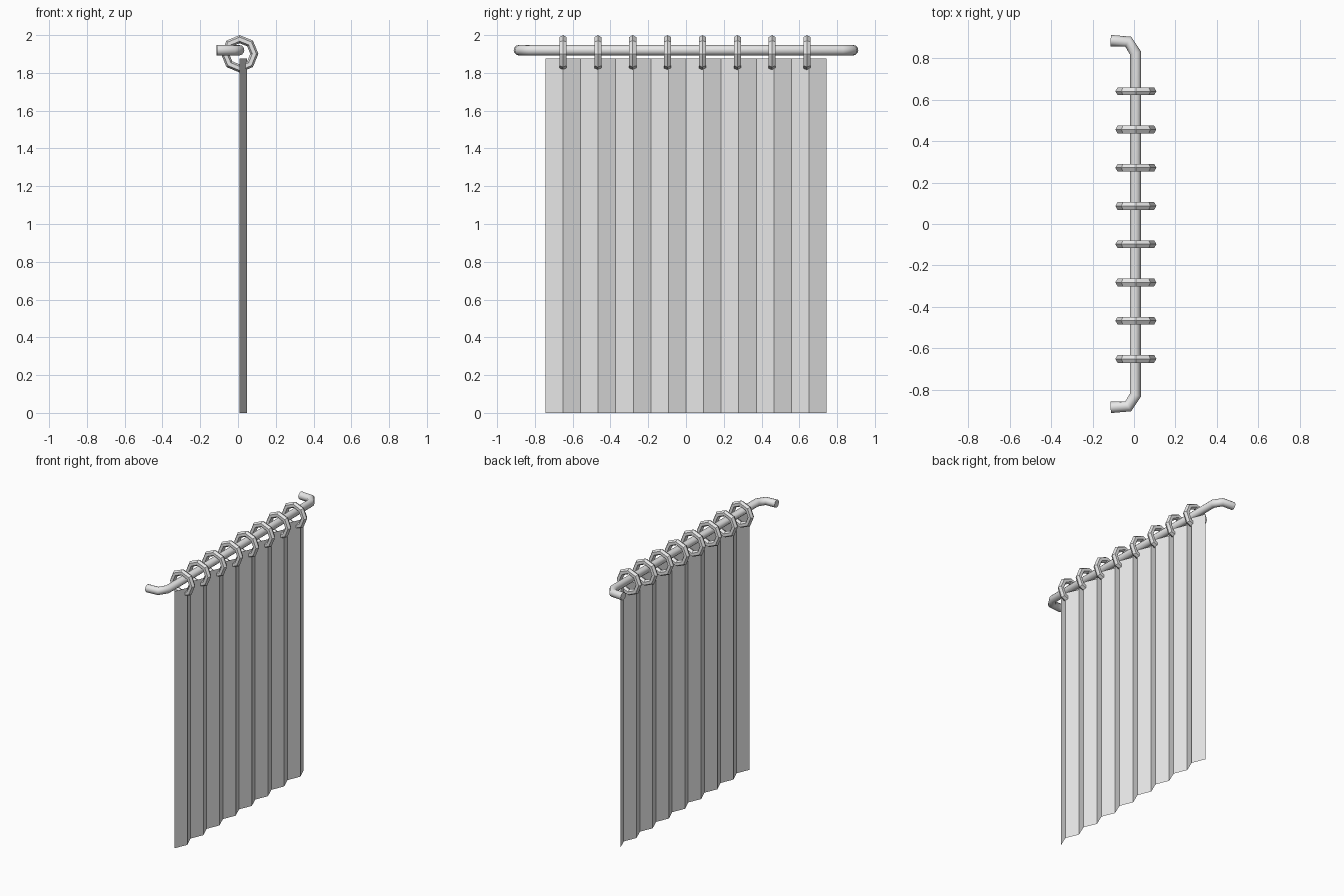
import bpy, bmesh, math

cube = bpy.data.objects.get("Cube")
if cube:
    bpy.data.objects.remove(cube, do_unlink=True)

grey = bpy.data.materials.new("light_grey")
grey.use_nodes = True
colour = (0.8, 0.8, 0.8, 1)
grey.diffuse_color = colour
grey.node_tree.nodes["Principled BSDF"].inputs["Base Color"].default_value = colour


def activate(obj):
    bpy.ops.object.select_all(action='DESELECT')
    obj.select_set(True)
    bpy.context.view_layer.objects.active = obj


# Pleated curtain: a zigzag profile raised into a single sheet
FOLDS, HALF_WIDTH, TOP = 16, 0.744, 1.875
bm = bmesh.new()
columns = []
for i in range(FOLDS + 1):
    x = 0.047 if i % 2 else 0.008
    y = -HALF_WIDTH + 2 * HALF_WIDTH * i / FOLDS
    columns.append([bm.verts.new((x, y, z)) for z in (0, TOP)])
for a, b in zip(columns, columns[1:]):
    bm.faces.new((a[0], b[0], b[1], a[1]))
mesh = bpy.data.meshes.new("curtain")
bm.to_mesh(mesh)
bm.free()
curtain = bpy.data.objects.new("curtain", mesh)
bpy.context.collection.objects.link(curtain)
mesh.materials.append(grey)

# Rod: a round tube whose ends bend back to the wall
half = [(-0.113, 0.885), (-0.028, 0.88), (0.007, 0.825)]
path = half + [(x, -y) for x, y in reversed(half)]
curve = bpy.data.curves.new("curtain_rod", 'CURVE')
curve.dimensions = '3D'
curve.bevel_depth = 0.0275
curve.bevel_resolution = 4
curve.use_fill_caps = True
spline = curve.splines.new('POLY')
spline.points.add(len(path) - 1)
for point, (x, y) in zip(spline.points, path):
    point.co = (x, y, 1.92, 1)
curve.materials.append(grey)
rod = bpy.data.objects.new("curtain_rod", curve)
bpy.context.collection.objects.link(rod)
activate(rod)
bpy.ops.object.convert(target='MESH')
rod = bpy.context.active_object
bpy.ops.object.shade_smooth_by_angle(angle=math.radians(65))

# Eight faceted rings hanging around the rod
for i in range(8):
    bpy.ops.mesh.primitive_torus_add(
        major_segments=8, minor_segments=6, major_radius=0.0775, minor_radius=0.0215,
        location=(0.009, -0.651 + 0.1845 * i, 1.901), rotation=(math.pi / 2, 0, 0))
    ring = bpy.context.active_object
    ring.name = f"curtain_ring_{i + 1}"
    ring.data.materials.append(grey)
    bpy.ops.object.shade_flat()
